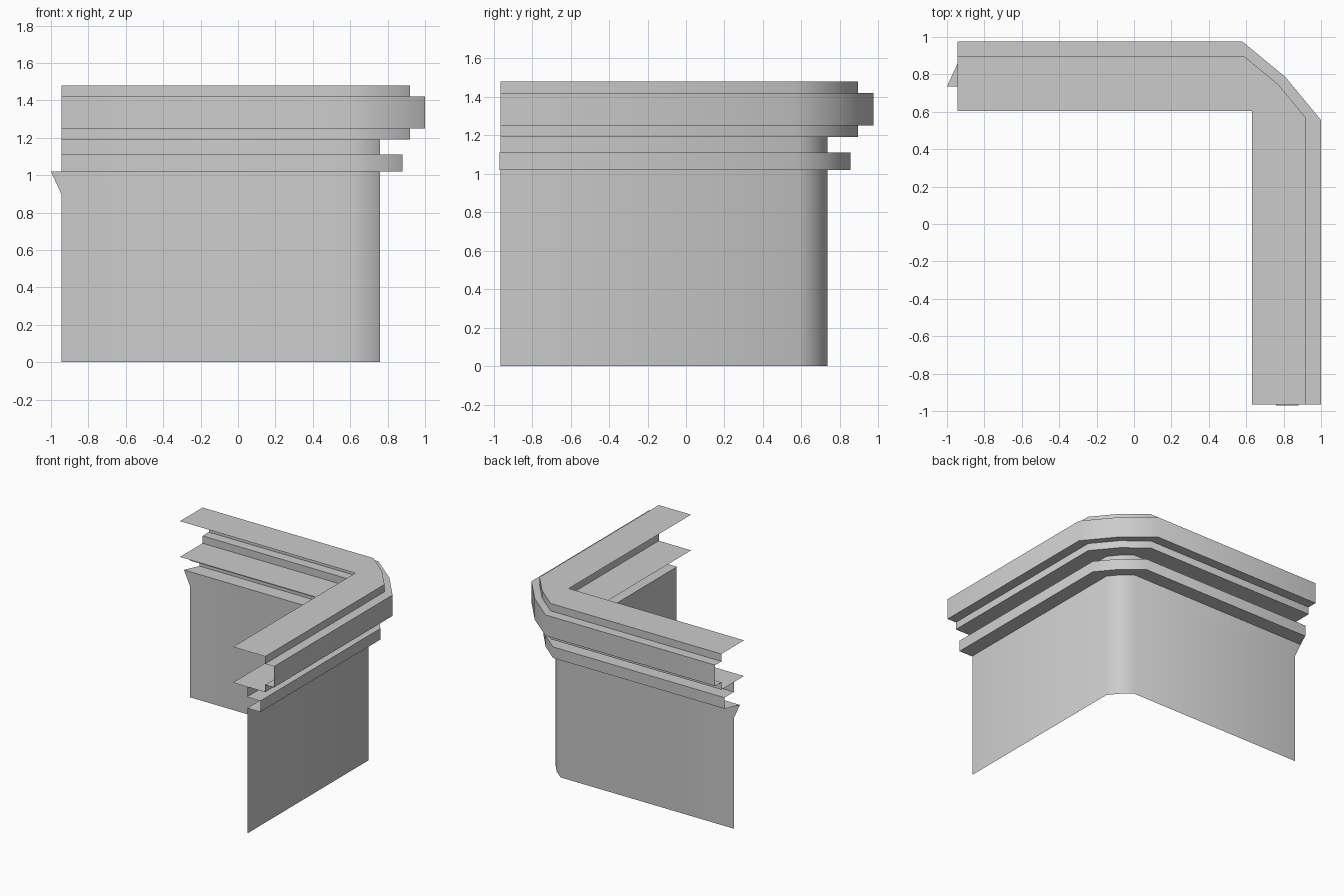
import bpy
import bmesh

cube = bpy.data.objects.get("Cube")
if cube:
    bpy.data.objects.remove(cube, do_unlink=True)

grey = bpy.data.materials.new("plain grey")
grey.use_nodes = True
colour = (0.6, 0.6, 0.6, 1.0)
grey.diffuse_color = colour
grey.node_tree.nodes["Principled BSDF"].inputs["Base Color"].default_value = colour

INNER = 0.63      # inner corner where the flat sheets meet
SKEW = 0.025      # the back arm sits slightly closer to the centre
LEFT_END = -0.945
FRONT_END = -0.965


def corner_path(offset, left, front):
    """Two straight arms joined by a two-facet corner that widens outwards."""
    reach = offset - INNER
    middle = INNER + reach * 0.487
    start = INNER - reach * 0.135
    return [(left, offset - SKEW), (start, offset - SKEW),
            (middle, middle - SKEW),
            (offset, start - SKEW), (offset, front)]


def sweep(name, profile, left_ends={}, front=FRONT_END):
    """Sweep a top-to-bottom (offset, height) profile around the corner."""
    bm = bmesh.new()
    rows = []
    for i, (offset, z) in enumerate(profile):
        path = corner_path(offset, left_ends.get(i, LEFT_END), front)
        rows.append([bm.verts.new((x, y, z)) for x, y in path])
    for upper, lower in zip(rows, rows[1:]):
        for k in range(len(upper) - 1):
            bm.faces.new((upper[k], upper[k + 1], lower[k + 1], lower[k]))
    # the sheets pinch to one point at the inner corner
    bmesh.ops.remove_doubles(bm, verts=bm.verts, dist=0.0005)
    mesh = bpy.data.meshes.new(name)
    bm.to_mesh(mesh)
    bm.free()
    mesh.materials.append(grey)
    obj = bpy.data.objects.new(name, mesh)
    bpy.context.collection.objects.link(obj)
    bpy.ops.object.select_all(action='DESELECT')
    obj.select_set(True)
    bpy.context.view_layer.objects.active = obj
    bpy.ops.object.shade_smooth_by_angle(angle=0.8)
    return obj


# Stepped cornice with flat sheets above and below
sweep("cornice", [(INNER, 1.48), (0.92, 1.48), (0.92, 1.42), (1.0, 1.42),
                  (1.0, 1.25), (0.92, 1.25), (0.92, 1.19), (INNER, 1.19)])

# Recessed band under the cornice
sweep("frieze", [(0.76, 1.19), (0.76, 1.11)])

# Projecting ledge, its underside flaring out at the left end
sweep("ledge", [(0.76, 1.11), (0.88, 1.11), (0.88, 1.02), (0.76, 1.02)],
      left_ends={3: -1.0}, front=-0.97)

# Main wall, its top left corner flaring out to meet the ledge
sweep("wall", [(0.76, 1.02), (0.76, 0.9), (0.76, 0.0)], left_ends={0: -1.0})
